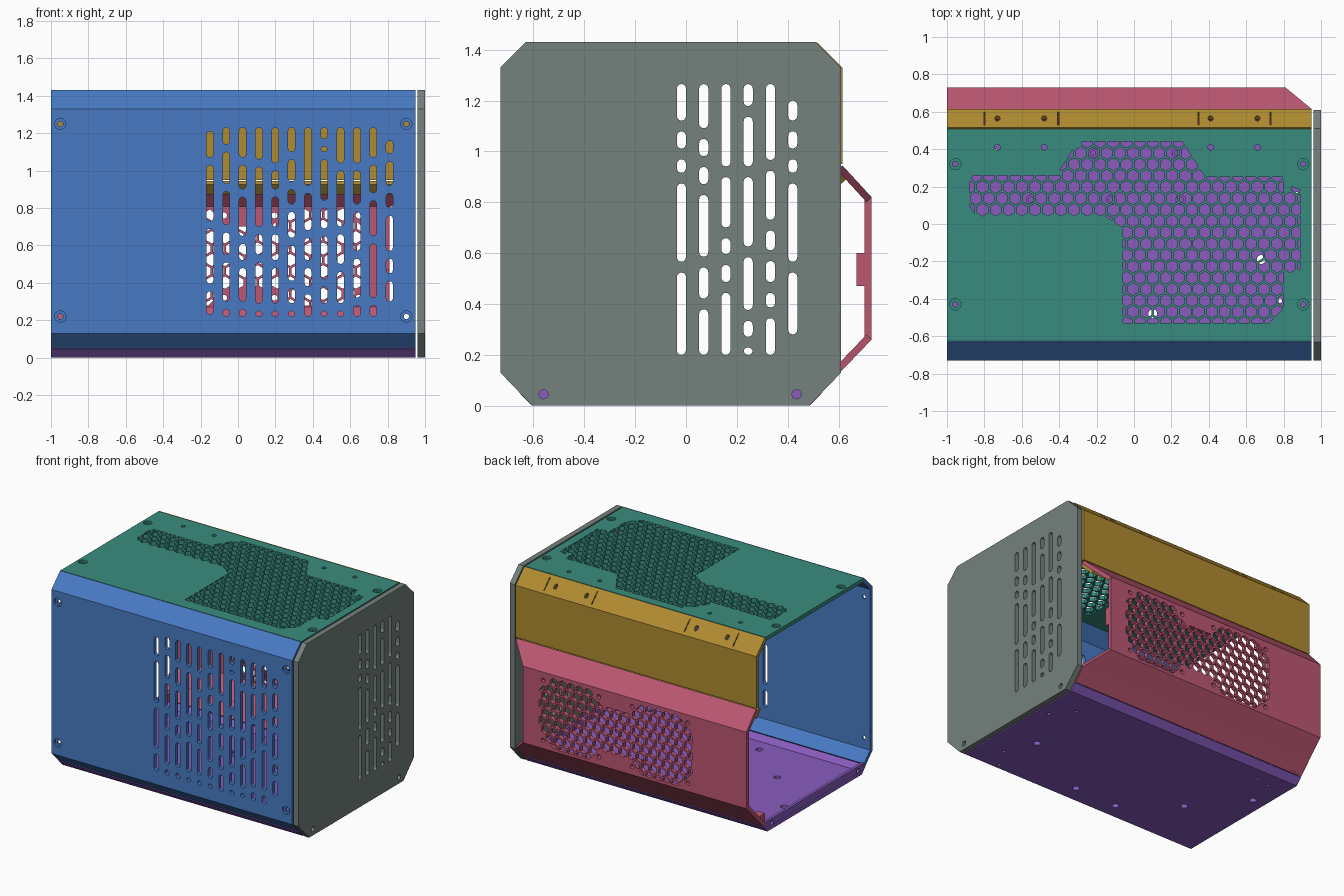
import bpy, bmesh, math
from mathutils import Matrix, Vector

cube = bpy.data.objects.get("Cube")
if cube:
    bpy.data.objects.remove(cube, do_unlink=True)

T = 0.028            # sheet thickness
X0, X1 = -1.0, 0.95  # panel ends


def material(name, rgb):
    lin = [((c / 255 + 0.055) / 1.055) ** 2.4 for c in rgb] + [1]
    mat = bpy.data.materials.new(name)
    mat.use_nodes = True
    mat.diffuse_color = lin
    mat.node_tree.nodes["Principled BSDF"].inputs["Base Color"].default_value = lin
    return mat


blue = material("blue", (72, 122, 196))
teal = material("teal", (57, 140, 126))
ochre = material("ochre", (176, 140, 49))
pink = material("pink", (188, 87, 114))
purple = material("purple", (136, 92, 190))
gray = material("gray", (117, 129, 125))


# --- flat outlines ---
def circle(c, r, n=16):
    return [(c[0] + r * math.cos(math.tau * i / n), c[1] + r * math.sin(math.tau * i / n)) for i in range(n)]


def box(xa, xb, ya, yb):
    return [(xa, ya), (xb, ya), (xb, yb), (xa, yb)]


def stadium(x, lo, hi, w):
    r = w / 2
    arc = [math.pi * i / 6 for i in range(7)]
    return ([(x + r * math.cos(a), hi - r + r * math.sin(a)) for a in arc]
            + [(x - r * math.cos(a), lo + r - r * math.sin(a)) for a in arc])


def slots(columns, start, pitch, lo, hi, w=0.036, gap=0.042, ends=None):
    """Columns of rounded slots, each column split at the given heights."""
    out = []
    for i, cuts in enumerate(columns):
        a, b = (ends or {}).get(i, (lo, hi))
        tops = [b] + [c - gap / 2 for c in cuts]
        bottoms = [c + gap / 2 for c in cuts] + [a]
        out += [stadium(start + i * pitch, z0, z1, w) for z0, z1 in zip(bottoms, tops)]
    return out


def cross(a, b, p):
    return (b[0] - a[0]) * (p[1] - a[1]) - (b[1] - a[1]) * (p[0] - a[0])


def edges(poly):
    return list(zip(poly, poly[1:] + poly[:1]))


def inside(p, region):
    return all(cross(a, b, p) >= -1e-6 for a, b in edges(region))


def clip(poly, region):
    for a, b in edges(region):
        out = []
        for p, q in edges(poly):
            cp, cq = cross(a, b, p), cross(a, b, q)
            if cp >= 0:
                out.append(p)
            if cp * cq < 0:
                out.append(tuple(Vector(p).lerp(Vector(q), cp / (cp - cq))))
        poly = out
        if len(poly) < 3:
            return []
    return poly


def honeycomb(regions, pitch=0.07, wall=0.013):
    """Hexagon holes trimmed to a union of convex regions."""
    pts = [p for reg in regions for p in reg]
    xa, xb = min(p[0] for p in pts), max(p[0] for p in pts)
    ya, yb = min(p[1] for p in pts), max(p[1] for p in pts)
    row, r, out = pitch * math.sqrt(3) / 2, (pitch - wall) / math.sqrt(3), []
    for j in range(int((yb - ya) / row) + 2):
        for i in range(int((xb - xa) / pitch) + 2):
            c = (xa + (i + j % 2 / 2) * pitch, ya + j * row)
            cell = [(c[0] + r * math.sin(k * math.pi / 3), c[1] - r * math.cos(k * math.pi / 3)) for k in range(6)]
            if not all(any(inside(p, reg) for reg in regions) for p in cell):
                best = max(regions, key=lambda reg: sum(inside(p, reg) for p in cell))
                cell = clip(cell, best)
            area = sum(a[0] * b[1] - a[1] * b[0] for a, b in edges(cell)) / 2 if cell else 0
            if area > 0.0004:
                out.append(cell)
    return out


# --- sheet metal ---
def sheet(outline, holes, thick, matrix):
    """Filled flat outline with holes, as a bmesh solid."""
    cu = bpy.data.curves.new("outline", 'CURVE')
    cu.dimensions, cu.fill_mode, cu.extrude = '2D', 'BOTH', thick / 2
    for loop in [outline] + holes:
        sp = cu.splines.new('POLY')
        sp.points.add(len(loop) - 1)
        for pt, p in zip(sp.points, loop):
            pt.co = (p[0], p[1], 0, 1)
        sp.use_cyclic_u = True
    ob = bpy.data.objects.new("outline", cu)
    bpy.context.collection.objects.link(ob)
    deps = bpy.context.evaluated_depsgraph_get()
    me = bpy.data.meshes.new_from_object(ob.evaluated_get(deps))
    bpy.data.objects.remove(ob)
    bpy.data.curves.remove(cu)
    bm = bmesh.new()
    bm.from_mesh(me)
    bmesh.ops.remove_doubles(bm, verts=bm.verts, dist=1e-5)
    bmesh.ops.recalc_face_normals(bm, faces=bm.faces)
    bm.transform(matrix)
    bm.to_mesh(me)
    bm.free()
    return me


def frame(u, v, origin):
    u, v = Vector(u), Vector(v)
    m = Matrix((u, v, u.cross(v))).transposed().to_4x4()
    m.translation = origin
    return m


def strip(p, q, xp=X1, xq=X1, holes=(), screws=()):
    """Plate along x whose outer face runs from p to q in (y, z), clockwise seen from +x."""
    d = Vector(q) - Vector(p)
    k = 0 if abs(d[0]) >= abs(d[1]) - 1e-6 else 1
    scale = d.length / abs(d[k])
    local = lambda loop: [(x, abs(w - p[k]) * scale) for x, w in loop]
    m = frame((1, 0, 0), (0, *d.normalized()), (0, *p))
    cut = [local(h) for h in holes] + [local(circle(c, 0.03)) for c in screws]
    plate = [(X0, 0), (xp, 0), (xq, d.length), (X0, d.length)]
    out = [sheet(plate, cut, T, m @ Matrix.Translation((0, 0, -T / 2)))]
    # recessed screw seats
    seat = m @ Matrix.Translation((0, 0, 0.006 - T))
    out += [sheet(local(circle(c, 0.03)), [local(circle(c, 0.014))], 0.012, seat) for c in screws]
    return out


def cross_plate(x, outline, holes, thick):
    return [sheet(outline, holes, thick, frame((0, 1, 0), (0, 0, 1), (x, 0, 0)))]


def flat_plate(z, outline, holes, thick):
    return [sheet(outline, holes, thick, Matrix.Translation((0, 0, z)))]


def part(name, mat, pieces):
    bm = bmesh.new()
    for me in pieces:
        bm.from_mesh(me)
        bpy.data.meshes.remove(me)
    mesh = bpy.data.meshes.new(name)
    bm.to_mesh(mesh)
    bm.free()
    mesh.materials.clear()
    mesh.materials.append(mat)
    for f in mesh.polygons:
        f.use_smooth = False
        f.material_index = 0
    ob = bpy.data.objects.new(name, mesh)
    bpy.context.collection.objects.link(ob)


# front panel with vent slots and folded edges
front_cuts = [
    (1.05, .71, .375), (1.12, .91, .69, .53, .28), (1.05, .88, .63, .5, .28),
    (1.04, .68, .53, .27), (1.02, .88, .68, .5, .27), (1.08, .92, .8, .62, .39, .27),
    (.9, .66, .5, .36), (1.15, 1.08, .82, .67, .4, .27), (1.02, .68, .48, .27),
    (1.02, .8, .55, .3), (1.05, .86, .63, .3), (1.07, .9, .78, .55, .43)]
vents = slots(front_cuts, -.15, .0873, .22, 1.23, ends={0: (.23, 1.21), 11: (.3, 1.16)})
corners = [(x, z) for x in (-.95, .9) for z in (.22, 1.25)]
part("front_panel", blue,
     strip((-.65, .05), (-.73, .13))
     + strip((-.73, .13), (-.73, 1.33), holes=vents, screws=corners)
     + strip((-.73, 1.33), (-.63, 1.43)))

# top panel with honeycomb vent
pairs = (-.73, -.48, .41, .66)
top_regions = [
    [(-.84, .04), (-.15, .04), (-.15, .26), (-.86, .26), (-.88, .22), (-.88, .1)],
    [(-.06, -.02), (.38, -.02), (.38, .25), (.26, .44), (-.3, .44), (-.42, .25), (-.15, .04)],
    [(-.06, -.53), (.72, -.53), (.8, -.45), (.8, .25), (-.06, .25)],
    [(.5, -.3), (.8, -.3), (.89, -.24), (.89, .18), (.72, .25), (.5, .25)]]
part("top_panel", teal,
     strip((-.625, 1.43), (.508, 1.43),
           holes=honeycomb(top_regions) + [circle((x, .41), .015) for x in pairs],
           screws=[(x, y) for x in (-.955, .905) for y in (-.43, .32)]))

# upper back panel with bent tab slits
slits = [box(x - .003, x + .003, .53, .6) for x in (-.8, -.405, .345, .73)]
part("upper_back_panel", ochre,
     strip((.515, 1.43), (.615, 1.33), holes=slits + [circle((x, .565), .014) for x in pairs])
     + strip((.615, 1.33), (.615, .95))
     + strip((.585, .945), (.632, .892), .93, .88))

# bulged lower back panel with two fan grilles
fans = (-.3, .42)
grille = [box(-.05, .17, .36, .7)]
for c in fans:
    grille.append([(c + .26 * sx, .54 + .26 * sz) for sx, sz in (
        (-.55, -1), (.55, -1), (1, -.55), (1, .55), (.55, 1), (-.55, 1), (-1, .55), (-1, -.55))])
fan_screws = [circle((c + a, .54 + b), .016) for c in fans for a in (-.225, .225) for b in (-.22, .22)]
part("lower_back_panel", pink,
     strip((.615, .945), (.73, .82), .95, .81)
     + strip((.73, .82), (.73, .26), .81, .81, holes=honeycomb(grille) + fan_screws)
     + strip((.73, .26), (.61, .135), .81, .95)
     + strip((.61, .135), (.53, .05))
     + flat_plate(.535, box(.77, .81, .67, .705), [], .13)
     + flat_plate(.09, box(-.97, -.91, .47, .54), [], .06))

# floor with folded edges, end lips, holes and standoffs
big = [(.68, -.19), (.1, -.48), (-.25, -.49), (-.6, -.2), (-.9, .15)]
small = [(.78, -.41), (.87, .16), (.75, .3), (-.74, .39), (-.85, .37), (.69, -.57)]
lip = [(-.6, .005), (.48, .005), (.525, .05), (.525, .075), (-.64, .075), (-.64, .05)]
floor = (strip((.53, .045), (.485, 0))
         + strip((.485, 0), (-.605, 0),
                 holes=[circle(c, .024) for c in big] + [circle(c, .012) for c in small])
         + strip((-.605, 0), (-.65, .045))
         + cross_plate(X0 + .011, lip, [circle((y, .045), .016) for y in (-.56, .435)], .02)
         + cross_plate(X1 - .011, lip, [], .02))
for c in [(-.22, .38), (.23, .38), (-.55, .13), (-.12, .13), (.25, .13)]:
    floor += flat_plate(T + .01, circle(c, .028), [circle(c, .014)], .02)
part("floor_panel", purple, floor)

# end plate with vent slots
end_cuts = [(1.1, .99, .895, .545), (1.07, .96, .85, .565, .4), (.92, .68, .575, .465),
            (1.157, .92, .605, .355, .25), (.945, .71, .59, .465, .365), (1.1, .99, .895, .545)]
outline = [(-.73, .13), (-.605, 0), (.485, 0), (.61, .13), (.61, 1.33), (.51, 1.43), (-.63, 1.43), (-.73, 1.33)]
end_vents = slots(end_cuts, -.018, .0875, .2, 1.265, ends={5: (.28, 1.2)})
part("end_plate", gray,
     cross_plate(.98, outline, end_vents + [circle((y, .045), .018) for y in (-.56, .435)], .04))
